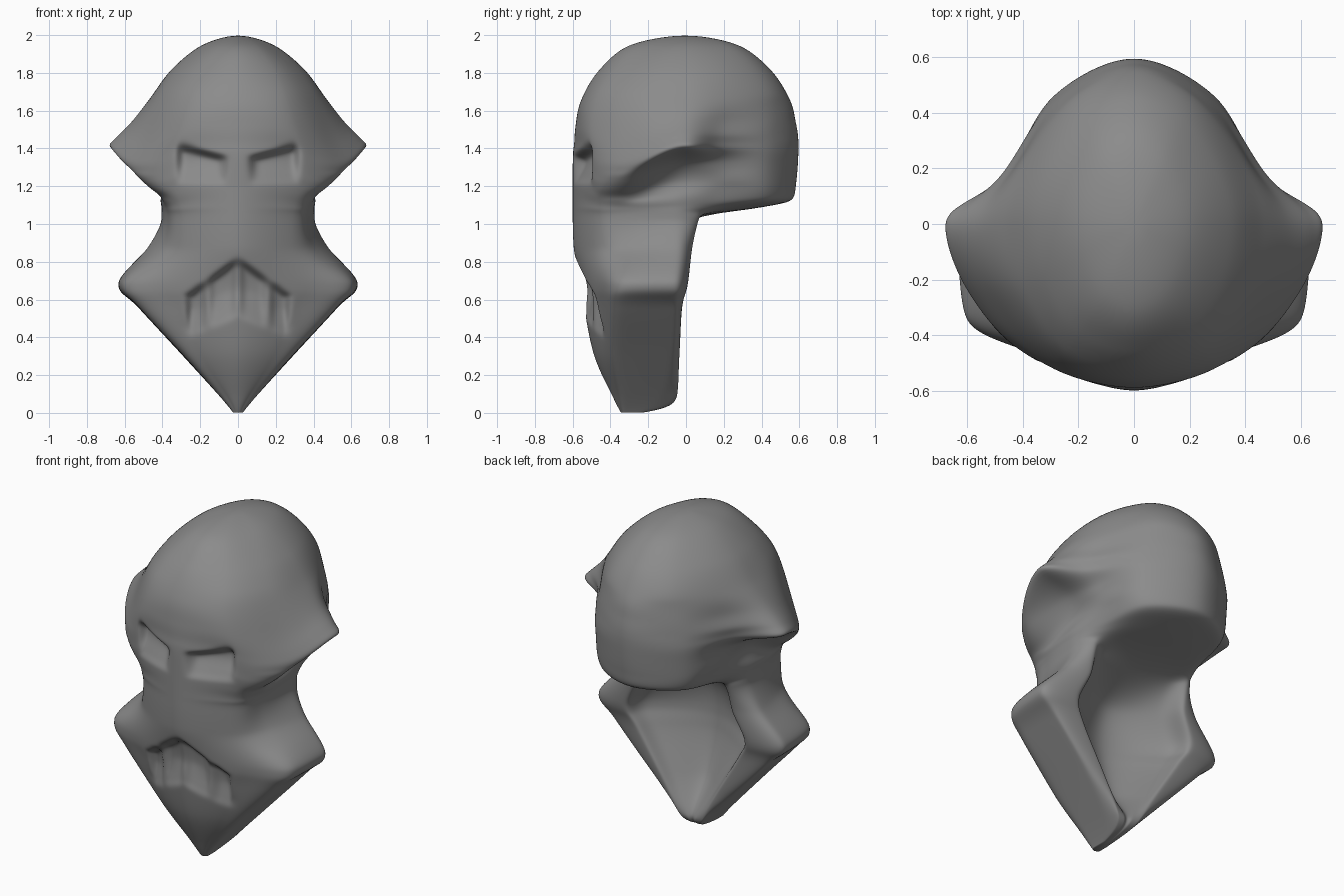
import bpy, bmesh, math

if "Cube" in bpy.data.objects:
    bpy.data.objects.remove(bpy.data.objects["Cube"])

# Half cross-sections, top to bottom:
# z, front y, (x, y) of front edge, cheek, side, rear rim, inner/back, then back y
CRANIUM = [
    (1.95, -.29, (.10, -.24), (.165, -.11), (.185, 0), (.16, .12), (.095, .23), .27),
    (1.82, -.455, (.20, -.38), (.315, -.20), (.35, 0), (.30, .20), (.17, .38), .445),
    (1.66, -.555, (.27, -.48), (.43, -.25), (.47, 0), (.385, .24), (.22, .46), .55),
    (1.54, -.585, (.32, -.50), (.515, -.25), (.565, -.01), (.43, .21), (.26, .46), .582),
    (1.46, -.592, (.36, -.485), (.575, -.25), (.645, -.01), (.475, .18), (.28, .46), .595),
    (1.41, -.598, (.38, -.475), (.595, -.25), (.685, 0), (.475, .17), (.29, .46), .597),
    (1.34, -.60, (.385, -.47), (.52, -.28), (.47, -.02), (.41, .18), (.30, .45), .595),
    (1.22, -.60, (.345, -.475), (.42, -.30), (.39, -.05), (.38, .17), (.30, .44), .585),
    (1.13, -.60, (.315, -.48), (.395, -.30), (.41, -.08), (.365, .14), (.28, .43), .565),
]
JAW = [
    (1.085, -.60, (.31, -.48), (.385, -.30), (.405, -.07), (.355, .10), (.24, .28), .38),
    (1.03, -.60, (.30, -.48), (.38, -.30), (.405, -.06), (.335, .07), (.23, .04), .05),
    (.88, -.595, (.30, -.48), (.42, -.30), (.475, -.05), (.34, .035), (.26, -.10), -.24),
    (.68, -.555, (.38, -.46), (.61, -.33), (.635, -.06), (.42, .01), (.33, -.13), -.29),
    (.56, -.54, (.32, -.455), (.525, -.34), (.53, -.06), (.36, -.02), (.28, -.13), -.28),
    (.30, -.485, (.19, -.43), (.285, -.34), (.29, -.08), (.20, -.035), (.14, -.10), -.20),
    (.08, -.385, (.05, -.37), (.09, -.32), (.09, -.15), (.07, -.05), (.03, -.05), -.06),
]


def slopes(p, closed):
    """Limited cubic slopes, so the curves do not overshoot their points."""
    n = len(p)
    d = [p[(i + 1) % n] - p[i] for i in range(n)]
    m = [0.0] * n
    for i in range(n):
        a, b = d[i - 1], d[i]
        if a * b > 0:
            m[i] = math.copysign(min(abs(a + b) / 2, 2.5 * abs(a), 2.5 * abs(b)), a)
    if not closed:
        m[0] = 1.5 * d[0] - 0.5 * m[1]
        m[-1] = 1.5 * d[n - 2] - 0.5 * m[-2]
    return m


def spline(p, counts, closed):
    m, n, out = slopes(p, closed), len(p), []
    for i, c in enumerate(counts):
        j = (i + 1) % n
        for k in range(c):
            t = k / c
            t2, t3 = t * t, t * t * t
            out.append((2*t3 - 3*t2 + 1) * p[i] + (t3 - 2*t2 + t) * m[i]
                       + (3*t2 - 2*t3) * p[j] + (t3 - t2) * m[j])
    if not closed:
        out.append(p[-1])
    return out


def ramp(v, width):
    t = max(0.0, min(1.0, v / width))
    return t * t * (3 - 2 * t)


def ridge_drop(y, z):
    """The brow ridge slants down from the cheek spikes towards the face."""
    bell = ramp(z - 1.03, .33) * (1 - ramp(z - 1.42, .3))
    return .11 * bell * ramp(-y, .36) * (1 - .7 * ramp(-y - .45, .12))


def recess(x, z):
    """Depth carved into the face: slanted eye sockets and a chevron mouth."""
    x = abs(x)
    depth = 0.0
    # eye sockets, deepest under the brow
    top = 1.365 + .27 * (x - .07)
    inside = min(x - .055, .33 - x, top - z, z - 1.20)
    if inside > 0:
        depth = .065 * ramp(inside, .04) * ramp(z - 1.17, .19)
    # mouth, with upright ridges for teeth
    top, low = .825 - .72 * x, .50 - .42 * x
    inside = min(.28 - x, top - z, z - low)
    if inside > 0:
        teeth = max(1 - ramp(abs(x - c), .04) for c in (0.0, .16))
        depth = .055 * ramp(inside, .035) * ramp(z - low + .04, .22) * (1 - .6 * teeth)
    return depth


def full_ring(row):
    z, front, *side, back = row
    ring = [(0, front)] + side + [(0, back)]
    return [(x, y, z) for x, y in ring + [(-x, y) for x, y in reversed(side)]]


# Rings, closed by a crown point and a small chin ring
crown = [(0, 0, 2.003)] * 12
chin = [(x * .25, -.30 + (y + .22) * .25, -.003) for x, y, z in full_ring(JAW[-1])]
rings = [crown] + [full_ring(r) for r in CRANIUM + JAW] + [chin]

# Interpolate down the head, then around each ring
row_counts = [max(7, math.ceil((a[0][2] - b[0][2]) / .01)) for a, b in zip(rings, rings[1:])]
columns = [[spline([r[i][k] for r in rings], row_counts, False) for k in range(3)]
           for i in range(12)]
ring_counts = [32] + [14] * 10 + [32]

bm = bmesh.new()
layers = []
for j in range(1, len(columns[0][0])):
    xs = spline([c[0][j] for c in columns], ring_counts, True)
    ys = spline([c[1][j] for c in columns], ring_counts, True)
    layer = []
    for i, (x, y) in enumerate(zip(xs, ys)):
        z = columns[0][2][j]
        z -= ridge_drop(y, z)
        on_face = i <= 46 or i >= len(xs) - 46
        layer.append(bm.verts.new((x, y + (recess(x, z) if on_face else 0), z)))
    layers.append(layer)

n = len(layers[0])
for a, b in zip(layers, layers[1:]):
    for i in range(n):
        k = (i + 1) % n
        bm.faces.new((a[i], a[k], b[k], b[i]))
pole = bm.verts.new(crown[0])
for i in range(n):
    bm.faces.new((pole, layers[0][(i + 1) % n], layers[0][i]))
bm.faces.new(layers[-1])
bmesh.ops.recalc_face_normals(bm, faces=bm.faces)

mesh = bpy.data.meshes.new("mask_head")
bm.to_mesh(mesh)
bm.free()
for poly in mesh.polygons:
    poly.use_smooth = True
head = bpy.data.objects.new("mask_head", mesh)
bpy.context.collection.objects.link(head)

# Dark grey surface
grey = bpy.data.materials.new("dark_grey")
grey.diffuse_color = (.26, .26, .26, 1)
grey.use_nodes = True
grey.node_tree.nodes["Principled BSDF"].inputs["Base Color"].default_value = grey.diffuse_color
mesh.materials.append(grey)

# Soften the ridges
soft = head.modifiers.new("soften", 'SMOOTH')
soft.factor = 0.5
soft.iterations = 12
